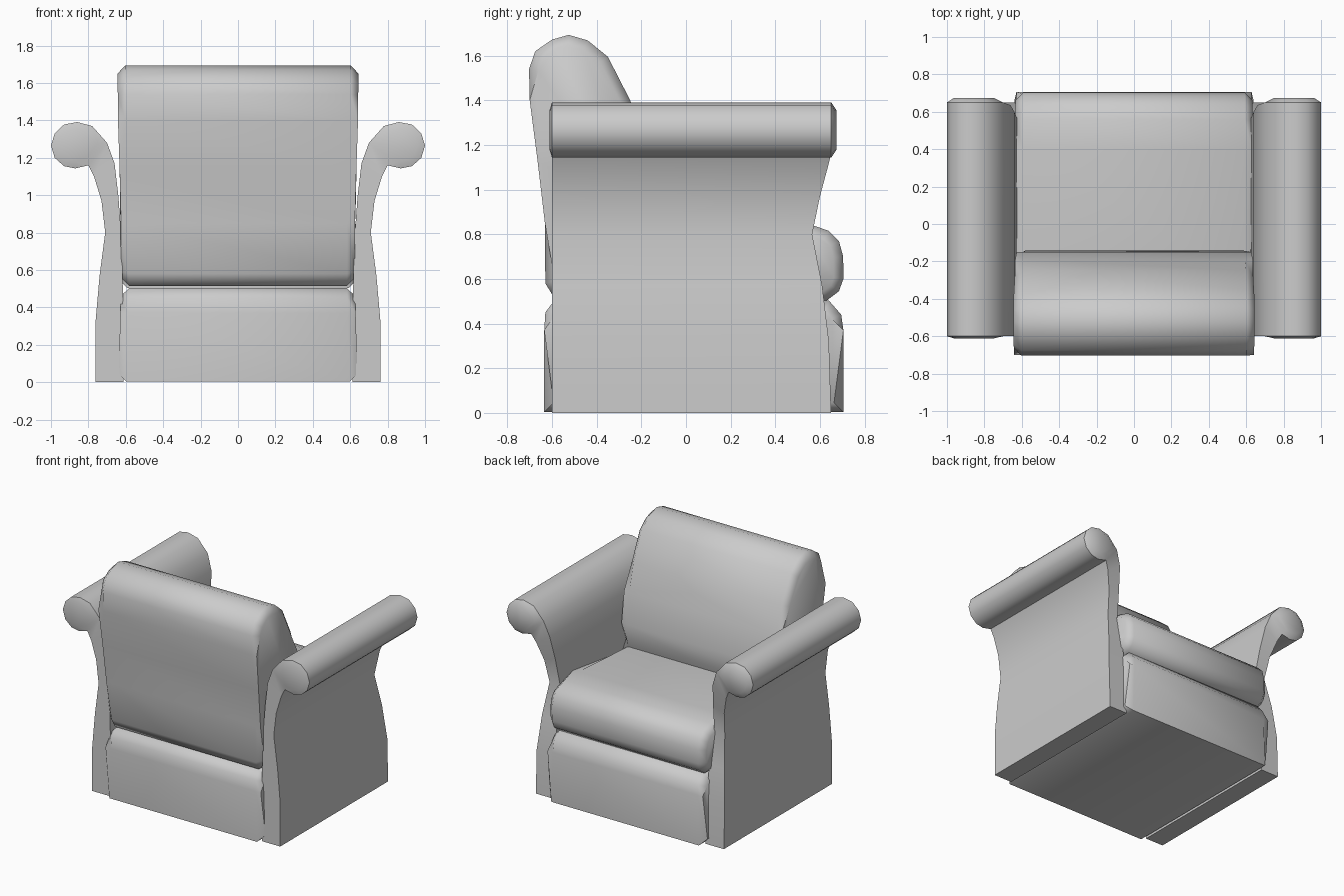
import bpy, bmesh

if "Cube" in bpy.data.objects:
    bpy.data.objects.remove(bpy.data.objects["Cube"])


def finish(bm, name, angle=0.9):
    bmesh.ops.recalc_face_normals(bm, faces=bm.faces[:])
    me = bpy.data.meshes.new(name)
    bm.to_mesh(me)
    bm.free()
    ob = bpy.data.objects.new(name, me)
    bpy.context.collection.objects.link(ob)
    bpy.ops.object.select_all(action='DESELECT')
    ob.select_set(True)
    bpy.context.view_layer.objects.active = ob
    bpy.ops.object.shade_smooth_by_angle(angle=angle)
    return ob


def cushion(name, profile, half_width, bevel=0.042):
    """Side profile (y, z) stretched across x, with chamfered ends."""
    bm = bmesh.new()
    rings = [[bm.verts.new((s * half_width(z), y, z)) for y, z in profile]
             for s in (-1, 1)]
    caps = [bm.faces.new(r) for r in rings]
    n = len(profile)
    for i in range(n):
        j = (i + 1) % n
        bm.faces.new((rings[0][i], rings[0][j], rings[1][j], rings[1][i]))
    edges = [e for f in caps for e in f.edges]
    bmesh.ops.bevel(bm, geom=edges, offset=bevel, segments=1, affect='EDGES')
    return finish(bm, name)


# Base box under the seat
cushion("base", [(-0.635, 0.004), (0.705, 0.004), (0.705, 0.37), (0.695, 0.44),
                 (0.64, 0.503), (-0.59, 0.503), (-0.63, 0.45), (-0.635, 0.37)],
        lambda z: 0.64 - 0.03 * z)

# Seat cushion
cushion("seat", [(-0.3, 0.503), (0.63, 0.503), (0.685, 0.545), (0.705, 0.6),
                 (0.704, 0.70), (0.685, 0.77), (0.64, 0.815), (0.56, 0.843),
                 (0.4, 0.845), (-0.3, 0.80)],
        lambda z: 0.633)

# Backrest
cushion("backrest", [(-0.59, 0.515), (-0.25, 0.515), (-0.19, 0.78), (-0.16, 0.83),
                     (-0.142, 0.89), (-0.15, 0.98), (-0.19, 1.2), (-0.25, 1.4),
                     (-0.35, 1.595), (-0.44, 1.668), (-0.525, 1.693),
                     (-0.60, 1.672), (-0.675, 1.62), (-0.703, 1.54),
                     (-0.70, 1.40), (-0.665, 1.13), (-0.632, 0.85),
                     (-0.63, 0.58)],
        lambda z: 0.625 + 0.02 * min(1, max(0, (z - 0.9) / 0.6)))

# Scrolled arms: outer and inner outline (x, z) in pairs, and front edge y
OUTER = [(0.762, 0), (0.762, 0.32), (0.74, 0.57), (0.71, 0.80), (0.73, 0.97),
         (0.77, 1.10), (0.80, 1.16), (0.87, 1.143), (0.93, 1.155), (0.98, 1.20),
         (1.0, 1.265)]
INNER = [(0.613, 0), (0.613, 0.32), (0.617, 0.57), (0.625, 0.80), (0.64, 1.0),
         (0.66, 1.17), (0.70, 1.28), (0.78, 1.37), (0.86, 1.391), (0.93, 1.378),
         (0.98, 1.33)]
FRONT = [0.65, 0.64, 0.61, 0.565, 0.60, 0.635] + [0.65] * 5
ROLL = 6


def arm(name, side):
    bm = bmesh.new()
    prof = OUTER + INNER[::-1]
    front_y = FRONT + FRONT[::-1]
    n, half = len(prof), len(OUTER)
    front = [bm.verts.new((side * x, y, z)) for (x, z), y in zip(prof, front_y)]
    back = [bm.verts.new((side * x, -0.6, z)) for x, z in prof]
    for i in range(n):
        j = (i + 1) % n
        bm.faces.new((front[i], front[j], back[j], back[i]))
    for ring, bulge in ((front, 0.025), (back, -0.012)):
        for i in range(ROLL):
            bm.faces.new((ring[i], ring[i + 1], ring[n - 2 - i], ring[n - 1 - i]))
        # Domed end of the scroll
        loop = ring[ROLL:n - ROLL]
        cx, cz = side * 0.87, 1.268
        top = [bm.verts.new((cx + (v.co.x - cx) * 0.7, v.co.y + bulge,
                             cz + (v.co.z - cz) * 0.7)) for v in loop]
        m = len(loop)
        for i in range(m):
            j = (i + 1) % m
            bm.faces.new((loop[i], loop[j], top[j], top[i]))
        bm.faces.new(top)
    finish(bm, name, 0.75)


arm("arm_right", 1)
arm("arm_left", -1)
